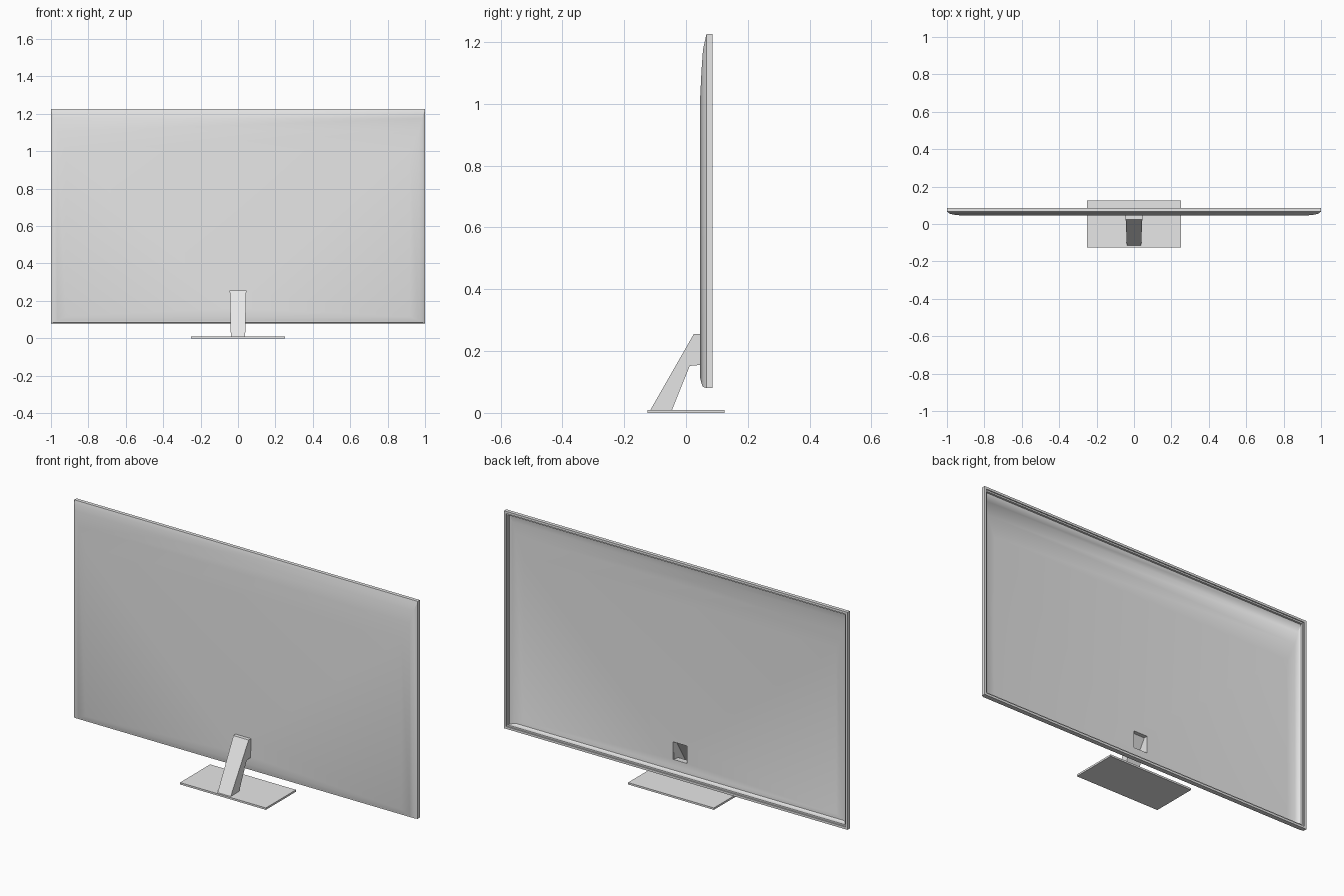
import bpy
import bmesh
from math import radians

cube = bpy.data.objects.get("Cube")
if cube:
    bpy.data.objects.remove(cube)

# One plain grey for every part
grey = bpy.data.materials.new("plain grey")
grey.use_nodes = True
grey.diffuse_color = (0.8, 0.8, 0.8, 1)
grey.node_tree.nodes["Principled BSDF"].inputs["Base Color"].default_value = (0.8, 0.8, 0.8, 1)

BOTTOM, TOP = 0.08, 1.225


def finish(bm, name, smooth=False):
    bmesh.ops.recalc_face_normals(bm, faces=bm.faces[:])
    mesh = bpy.data.meshes.new(name)
    bm.to_mesh(mesh)
    bm.free()
    mesh.materials.append(grey)
    obj = bpy.data.objects.new(name, mesh)
    bpy.context.collection.objects.link(obj)
    if smooth:
        bpy.ops.object.select_all(action="DESELECT")
        obj.select_set(True)
        bpy.context.view_layer.objects.active = obj
        bpy.ops.object.shade_smooth_by_angle(angle=radians(30))
    return obj


def rectangle(bm, half, low, high, y):
    corners = ((-half, low), (half, low), (half, high), (-half, high))
    return [bm.verts.new((x, y, z)) for x, z in corners]


# Panel shell: nested rectangles given as side, bottom and top insets plus depth
outside = [(0, 0, 0, 0.085), (0, 0, 0, 0.066), (0.015, 0.004, 0.05, 0.055),
           (0.035, 0.015, 0.12, 0.05), (0.08, 0.035, 0.22, 0.045)]
inside = [(0.09, 0.045, 0.23, 0.049), (0.045, 0.026, 0.13, 0.054),
          (0.03, 0.022, 0.06, 0.059), (0.02, 0.02, 0.02, 0.068),
          (0.02, 0.02, 0.02, 0.079), (0.012, 0.012, 0.012, 0.079),
          (0.012, 0.012, 0.012, 0.085)]


def inset_loops(bm, rows):
    return [rectangle(bm, 1 - side, BOTTOM + low, TOP - high, y)
            for side, low, high, y in rows]


bm = bmesh.new()
loops = inset_loops(bm, outside)
# Socket where the hollow arm meets the shell
loops += [rectangle(bm, 0.04, 0.159, 0.251, y) for y in (0.045, 0.049)]
loops += inset_loops(bm, inside)
for a, b in zip(loops, loops[1:] + loops[:1]):
    for i in range(4):
        j = (i + 1) % 4
        bm.faces.new((a[i], a[j], b[j], b[i]))
finish(bm, "panel_shell", smooth=True)

# Hollow leaning arm, open where it joins the socket
profile = [(0.045, 0.255), (0.025, 0.255), (-0.115, 0.01),
           (-0.045, 0.01), (0.012, 0.152), (0.045, 0.155)]
bm = bmesh.new()
sides = [[bm.verts.new((s * (0.038 + 0.025 * z), y, z)) for y, z in profile]
         for s in (-1, 1)]
for side in sides:
    bm.faces.new(side)
for i in range(len(profile) - 1):
    bm.faces.new((sides[0][i], sides[0][i + 1], sides[1][i + 1], sides[1][i]))
arm = finish(bm, "stand_arm")
wall = arm.modifiers.new("wall", "SOLIDIFY")
wall.thickness = 0.004
wall.offset = -1

# Flat foot plate
bm = bmesh.new()
bmesh.ops.create_cube(bm, size=1)
bmesh.ops.scale(bm, vec=(0.5, 0.25, 0.01), verts=bm.verts[:])
bmesh.ops.translate(bm, vec=(0, 0, 0.005), verts=bm.verts[:])
finish(bm, "stand_base")
